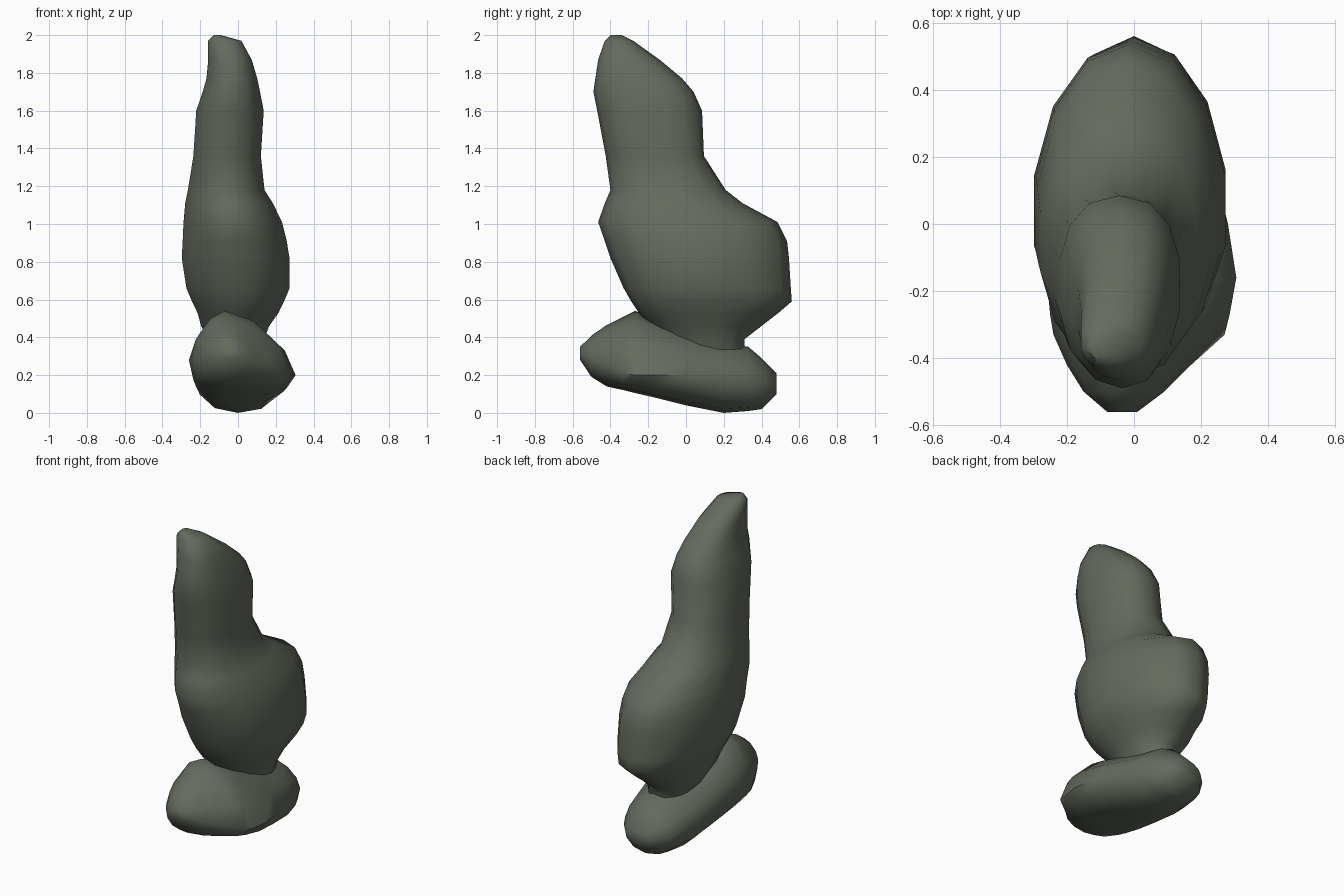
import bpy, bmesh, math

stone = bpy.data.materials.new("grey green stone")
stone.diffuse_color = (0.125, 0.145, 0.11, 1)


def spow(v, p):
    return math.copysign(abs(v) ** p, v)


def loft(name, rings):
    """Skin a stack of closed rings and cap both ends."""
    bm = bmesh.new()
    rows = [[bm.verts.new(co) for co in ring] for ring in rings]
    n = len(rows[0])
    for a, b in zip(rows, rows[1:]):
        for i in range(n):
            j = (i + 1) % n
            bm.faces.new((a[i], a[j], b[j], b[i]))
    bm.faces.new(rows[0])
    bm.faces.new(rows[-1])
    bmesh.ops.recalc_face_normals(bm, faces=bm.faces)
    me = bpy.data.meshes.new(name)
    bm.to_mesh(me)
    bm.free()
    me.materials.append(stone)
    ob = bpy.data.objects.new(name, me)
    bpy.context.collection.objects.link(ob)
    bpy.ops.object.select_all(action='DESELECT')
    ob.select_set(True)
    bpy.context.view_layer.objects.active = ob
    bpy.ops.object.shade_smooth_by_angle(angle=math.radians(50))
    return ob


# Upper stone: z, x min, x max, y min, y max, y of widest point, roundness
body_rows = [
    (0.33, -0.12, 0.12, -0.05, 0.31, 0.12, 1.0),
    (0.39, -0.16, 0.14, -0.12, 0.31, 0.12, 1.0),
    (0.46, -0.20, 0.17, -0.18, 0.40, 0.10, 1.0),
    (0.53, -0.22, 0.22, -0.25, 0.49, 0.08, 1.0),
    (0.59, -0.25, 0.25, -0.29, 0.56, 0.05, 1.0),
    (0.66, -0.28, 0.28, -0.33, 0.555, 0.05, 1.0),
    (0.82, -0.305, 0.28, -0.40, 0.545, 0.03, 1.0),
    (0.91, -0.30, 0.265, -0.43, 0.535, 0.02, 1.0),
    (1.01, -0.295, 0.24, -0.465, 0.485, 0.0, 1.0),
    (1.11, -0.285, 0.19, -0.43, 0.30, -0.05, 0.95),
    (1.18, -0.27, 0.145, -0.40, 0.21, -0.10, 0.9),
    (1.36, -0.24, 0.125, -0.425, 0.095, -0.15, 0.85),
    (1.60, -0.225, 0.14, -0.47, 0.085, -0.18, 0.85),
    (1.70, -0.19, 0.12, -0.49, 0.04, -0.20, 0.85),
    (1.77, -0.17, 0.105, -0.48, -0.02, -0.25, 0.85),
    (1.87, -0.16, 0.075, -0.465, -0.14, -0.30, 0.85),
    (1.97, -0.16, 0.02, -0.43, -0.28, -0.35, 0.85),
    (2.00, -0.13, -0.09, -0.40, -0.34, -0.37, 1.0),
]
SEG = 14
rings = []
for z, x0, x1, y0, y1, ym, p in body_rows:
    ring = []
    for i in range(SEG):
        a = math.tau * (i + 0.5) / SEG
        c, s = spow(math.cos(a), p), spow(math.sin(a), p)
        y = ym + s * (y1 - ym if s > 0 else ym - y0)
        ring.append(((x0 + x1) / 2 + c * (x1 - x0) / 2, y, z))
    rings.append(ring)
loft("upper_stone", rings)

# Base stone: y, x min, x max, z min, z max, widest z left, widest z right, ridge x
base_rows = [
    (-0.56, -0.08, 0.01, 0.28, 0.35, 0.31, 0.31, -0.04),
    (-0.50, -0.15, 0.09, 0.19, 0.41, 0.30, 0.28, -0.05),
    (-0.42, -0.20, 0.17, 0.14, 0.465, 0.29, 0.25, -0.06),
    (-0.33, -0.24, 0.27, 0.12, 0.51, 0.28, 0.21, -0.07),
    (-0.27, -0.25, 0.285, 0.105, 0.54, 0.28, 0.20, -0.07),
    (-0.16, -0.26, 0.305, 0.08, 0.50, 0.28, 0.20, -0.06),
    (0.00, -0.25, 0.28, 0.04, 0.44, 0.26, 0.20, -0.03),
    (0.20, -0.23, 0.23, 0.00, 0.37, 0.21, 0.18, 0.0),
    (0.33, -0.20, 0.19, 0.01, 0.35, 0.18, 0.17, 0.0),
    (0.40, -0.17, 0.15, 0.02, 0.29, 0.16, 0.16, 0.0),
    (0.48, -0.09, 0.08, 0.10, 0.21, 0.15, 0.15, 0.0),
]
SEG = 12
rings = []
for y, x0, x1, z0, z1, zl, zr, xr in base_rows:
    ring = []
    for i in range(SEG):
        a = math.tau * i / SEG
        p = 1.2 if 0 < i < SEG / 2 else 0.9
        c, s = spow(math.cos(a), p), spow(math.sin(a), p)
        mid = zr if c > 0 else zl
        x = xr + c * (x1 - xr if c > 0 else xr - x0)
        ring.append((x, y, mid + s * (z1 - mid if s > 0 else mid - z0)))
    rings.append(ring)
loft("base_stone", rings)
